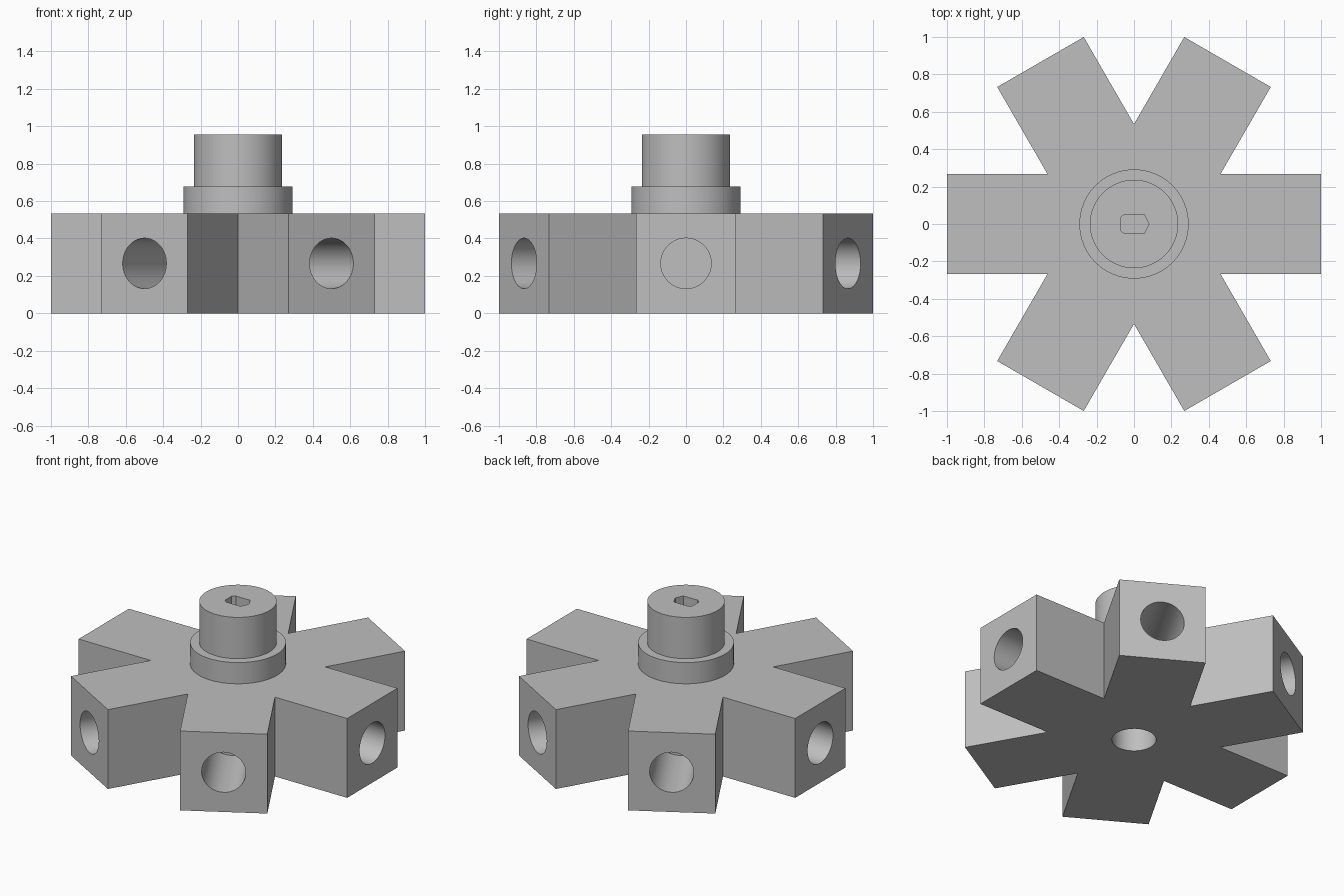
import bpy, bmesh
from math import cos, sin, pi, radians
from mathutils import Matrix, Vector

cube = bpy.data.objects.get("Cube")
if cube:
    bpy.data.objects.remove(cube, do_unlink=True)

ARMS = 6
HALF = 0.267            # half the width and height of an arm
HOLE_RADIUS = 0.135
HOLE_DEPTH = 0.535
TOP = 0.955

grey = bpy.data.materials.new("plain grey")
grey.use_nodes = True
grey.diffuse_color = (0.52, 0.52, 0.52, 1)
grey.node_tree.nodes["Principled BSDF"].inputs["Base Color"].default_value = grey.diffuse_color


def make_object(name, bm):
    bmesh.ops.recalc_face_normals(bm, faces=bm.faces)
    mesh = bpy.data.meshes.new(name)
    bm.to_mesh(mesh)
    bm.free()
    mesh.materials.append(grey)
    obj = bpy.data.objects.new(name, mesh)
    bpy.context.collection.objects.link(obj)
    return obj


def prism(name, outline, bottom, top):
    """Extrude a flat outline upward."""
    bm = bmesh.new()
    face = bm.faces.new([bm.verts.new((x, y, bottom)) for x, y in outline])
    grown = bmesh.ops.extrude_face_region(bm, geom=[face])["geom"]
    verts = [g for g in grown if isinstance(g, bmesh.types.BMVert)]
    bmesh.ops.translate(bm, verts=verts, vec=(0, 0, top - bottom))
    return make_object(name, bm)


def cut(target, cutter):
    """Subtract the cutter, apply the result and drop the cutter."""
    cutter.hide_render = True
    mod = target.modifiers.new("cut", "BOOLEAN")
    mod.operation = "DIFFERENCE"
    mod.solver = "EXACT"
    mod.object = cutter
    bpy.context.view_layer.objects.active = target
    bpy.ops.object.modifier_apply(modifier=mod.name)
    bpy.data.objects.remove(cutter, do_unlink=True)


def smooth(obj):
    bpy.ops.object.select_all(action="DESELECT")
    obj.select_set(True)
    bpy.context.view_layer.objects.active = obj
    bpy.ops.object.shade_smooth_by_angle(angle=radians(30))


# Six-armed hub: each arm adds two end corners and the notch after it
outline = []
for i in range(ARMS):
    a = i * 2 * pi / ARMS
    turn = Matrix.Rotation(a, 2)
    outline += [turn @ Vector((1, -HALF)), turn @ Vector((1, HALF))]
    notch = HALF / sin(pi / ARMS)
    outline.append(Vector((cos(a + pi / ARMS), sin(a + pi / ARMS))) * notch)
hub = prism("six_arm_hub", outline, 0, 2 * HALF)

# Blind round sockets in the arm ends and underneath
bm = bmesh.new()
EXTRA = 0.1             # how far the cutters stick out


def socket(matrix, depth):
    bmesh.ops.create_cone(bm, cap_ends=True, segments=48, radius1=HOLE_RADIUS,
                          radius2=HOLE_RADIUS, depth=depth + EXTRA, matrix=matrix)


for i in range(ARMS):
    middle = 1 - (HOLE_DEPTH - EXTRA) / 2
    socket(Matrix.Rotation(i * 2 * pi / ARMS, 4, "Z")
           @ Matrix.Translation((middle, 0, HALF))
           @ Matrix.Rotation(pi / 2, 4, "Y"), HOLE_DEPTH)
BASE_DEPTH = 0.4
socket(Matrix.Translation((0, 0, (BASE_DEPTH - EXTRA) / 2)), BASE_DEPTH)
cut(hub, make_object("socket_cutter", bm))
smooth(hub)

# Stepped shaft, turned from a profile
bm = bmesh.new()
profile = [(0, 2 * HALF), (0.292, 2 * HALF), (0.292, 0.677),
           (0.236, 0.677), (0.236, TOP), (0, TOP)]
verts = [bm.verts.new((r, 0, z)) for r, z in profile]
edges = [bm.edges.new(pair) for pair in zip(verts, verts[1:])]
bmesh.ops.spin(bm, geom=verts + edges, cent=(0, 0, 0), axis=(0, 0, 1),
               angle=2 * pi, steps=64)
bmesh.ops.remove_doubles(bm, verts=bm.verts, dist=0.0001)
shaft = make_object("stepped_shaft", bm)

# Key slot: a seven-sided hole with two flat sides
FLAT = 0.052
ring = [Vector((cos(i * 2 * pi / 7), sin(i * 2 * pi / 7))) * 0.08 for i in range(7)]
slot = []
for p, q in zip(ring, ring[1:] + ring[:1]):
    if abs(p.y) <= FLAT:
        slot.append(p)
    if (abs(p.y) > FLAT) != (abs(q.y) > FLAT):
        side = FLAT if p.y + q.y > 0 else -FLAT
        slot.append(p.lerp(q, (side - p.y) / (q.y - p.y)))
cut(shaft, prism("slot_cutter", slot, TOP - 0.28, TOP + EXTRA))
smooth(shaft)
